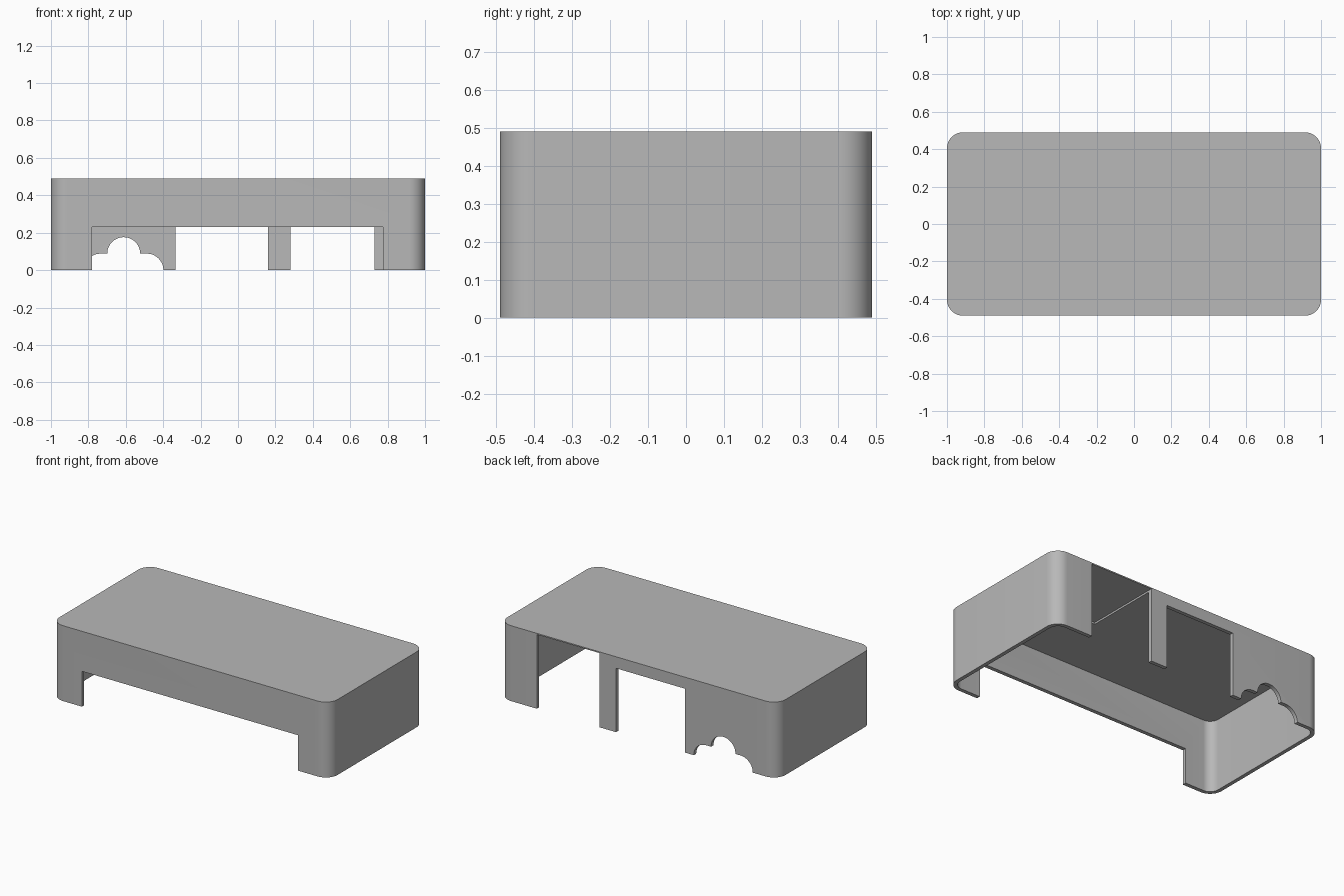
import bpy
import bmesh
from math import cos, sin, pi, radians

if "Cube" in bpy.data.objects:
    bpy.data.objects.remove(bpy.data.objects["Cube"], do_unlink=True)

HALF_X, HALF_Y, HEIGHT = 1.0, 0.49, 0.49
WALL, ROOF, RADIUS = 0.025, 0.02, 0.085

grey = bpy.data.materials.new("plain grey")
grey.use_nodes = True
colour = (0.48, 0.48, 0.48, 1)
grey.diffuse_color = colour
grey.node_tree.nodes["Principled BSDF"].inputs["Base Color"].default_value = colour


def rounded_rect(hx, hy, r, steps=12):
    """Outline of a rounded rectangle, anticlockwise."""
    points = []
    for i, (sx, sy) in enumerate([(1, 1), (-1, 1), (-1, -1), (1, -1)]):
        for k in range(steps + 1):
            a = (i + k / steps) * pi / 2
            points.append((sx * (hx - r) + r * cos(a), sy * (hy - r) + r * sin(a)))
    return points


def prism(name, outline, axis, low, high):
    """Extrude an outline along z (outline in x, y) or y (outline in x, z)."""
    place = (lambda p: (p[0], p[1], low)) if axis == "z" else (lambda p: (p[0], low, p[1]))
    bm = bmesh.new()
    face = bm.faces.new([bm.verts.new(place(p)) for p in outline])
    top = bmesh.ops.extrude_face_region(bm, geom=[face])["geom"]
    step = (0, 0, high - low) if axis == "z" else (0, high - low, 0)
    bmesh.ops.translate(bm, vec=step, verts=[v for v in top if isinstance(v, bmesh.types.BMVert)])
    bmesh.ops.recalc_face_normals(bm, faces=bm.faces)
    mesh = bpy.data.meshes.new(name)
    bm.to_mesh(mesh)
    bm.free()
    obj = bpy.data.objects.new(name, mesh)
    bpy.context.collection.objects.link(obj)
    mesh.materials.append(grey)
    return obj


def rect(x0, x1, z0, z1):
    return [(x0, z0), (x1, z0), (x1, z1), (x0, z1)]


def circle(x, z, r, steps=48):
    return [(x + r * cos(2 * pi * k / steps), z + r * sin(2 * pi * k / steps)) for k in range(steps)]


# Outer body
cover = prism("cover", rounded_rect(HALF_X, HALF_Y, RADIUS), "z", 0, HEIGHT)

# Hollow inside, open at the bottom
cutters = [prism("cavity", rounded_rect(HALF_X - WALL, HALF_Y - WALL, RADIUS - WALL),
                 "z", -0.1, HEIGHT - ROOF)]

# Wide front opening and two back openings, the taller one running into the roof
cutters += [
    prism("front_opening", rect(-0.78, 0.775, -0.1, 0.23), "y", -0.6, -0.4),
    prism("back_tall_opening", rect(0.28, 0.73, -0.1, 0.482), "y", -0.02, 0.6),
    prism("back_middle_opening", rect(-0.335, 0.16, -0.1, 0.415), "y", 0.4, 0.6),
]

# Three-lobed cable cutout in the back wall
MID, LOBE = -0.611, 0.088
cutters.append(prism("cable_slot", rect(MID - 0.124, MID + 0.124, -0.1, LOBE), "y", 0.4, 0.6))
for dx, z in ((-0.124, 0), (0, LOBE), (0.124, 0)):
    cutters.append(prism("cable_lobe", circle(MID + dx, z, LOBE), "y", 0.4, 0.6))

bpy.context.view_layer.objects.active = cover
for cutter in cutters:
    mod = cover.modifiers.new(cutter.name, "BOOLEAN")
    mod.operation, mod.solver, mod.object = "DIFFERENCE", "EXACT", cutter
    bpy.ops.object.modifier_apply(modifier=mod.name)
    bpy.data.objects.remove(cutter, do_unlink=True)

# Smooth corners with crisp edges
bpy.ops.object.select_all(action="DESELECT")
cover.select_set(True)
bpy.ops.object.shade_smooth_by_angle(angle=radians(30))
